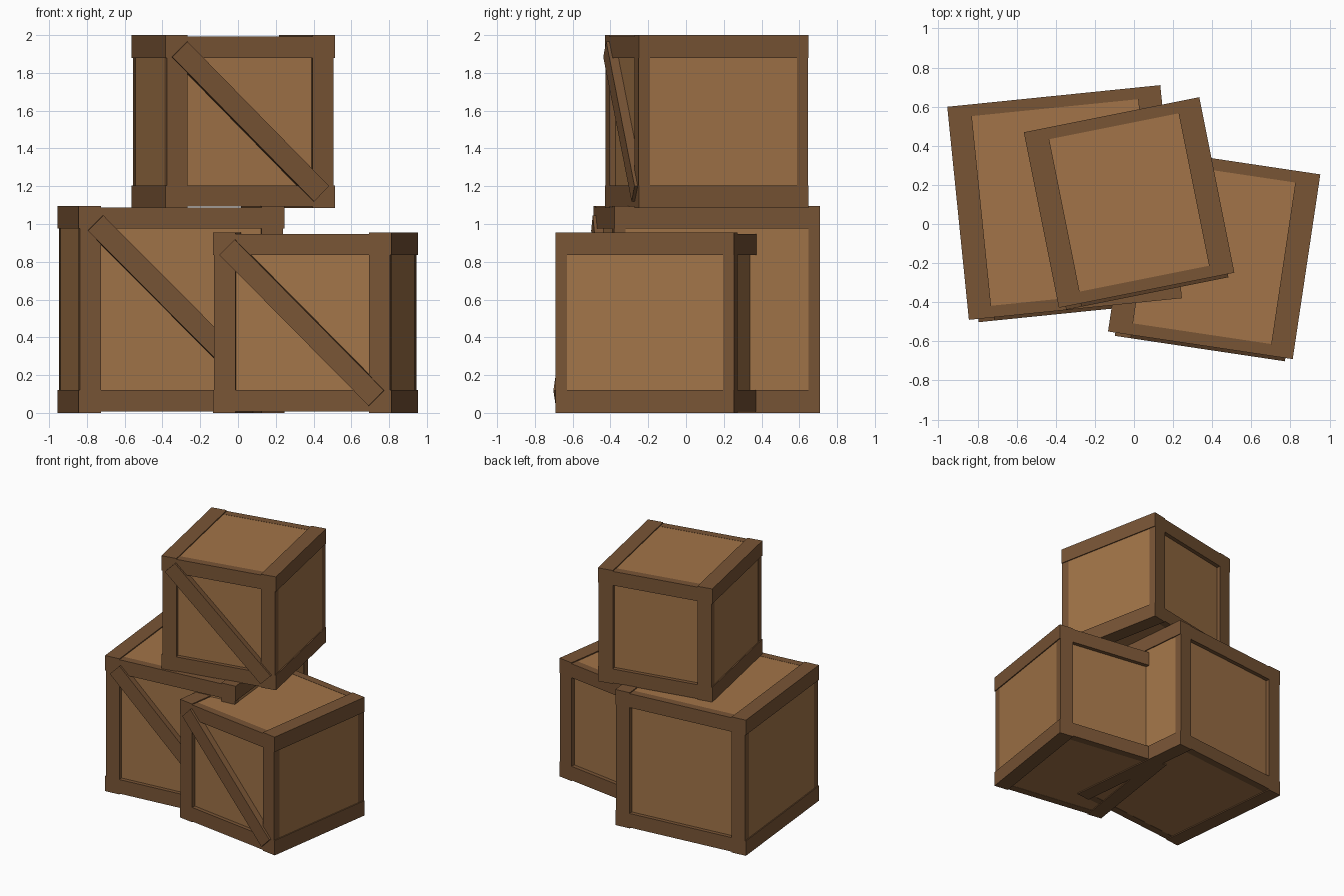
import bpy
from math import radians, pi
from mathutils import Matrix, Vector

if "Cube" in bpy.data.objects:
    bpy.data.objects.remove(bpy.data.objects["Cube"])


def material(name, rgb):
    m = bpy.data.materials.new(name)
    m.diffuse_color = (*rgb, 1)
    m.use_nodes = True
    m.node_tree.nodes["Principled BSDF"].inputs["Base Color"].default_value = m.diffuse_color
    return m


PANEL = material("panel_wood", (0.36, 0.175, 0.065))
FRAME = material("frame_wood", (0.19, 0.09, 0.036))


def box(name, size, loc, mat, base, tilt=0.0):
    """Box of given size at a crate-local position, tilted about the crate's y axis."""
    bpy.ops.mesh.primitive_cube_add(size=1)
    ob = bpy.context.object
    ob.name = name
    ob.data.transform(Matrix.Diagonal((*size, 1)))
    ob.matrix_world = base @ Matrix.Translation(Vector(loc)) @ Matrix.Rotation(tilt, 4, 'Y')
    ob.data.materials.append(mat)
    return ob


def crate(name, s, x, y, z, angle):
    base = Matrix.Translation((x, y, z + s / 2)) @ Matrix.Rotation(radians(angle), 4, 'Z')
    w = 0.12          # frame board width
    h = s / 2         # outer half size
    i = h - 0.007     # half size of the front and back frame boards
    recess = 0.032    # panel depth behind the frame face
    t = 0.06          # frame board thickness
    # panelled body
    box(name + "_body", (2 * i - 0.003, s - 2 * recess, 2 * i - 0.003), (0, 0, 0), PANEL, base)
    for sx in (-1, 1):
        for sz in (-1, 1):
            # long edge beams running front to back
            box(name + "_edge_beam", (w, s, w), (sx * (h - w / 2), 0, sz * (h - w / 2)), FRAME, base)
    for sy in (-1, 1):
        yy = sy * (h - t / 2)
        for k in (-1, 1):
            # corner posts and cross rails of the face frames
            box(name + "_post", (w - 0.007, t, s - 2 * w), (k * (i - (w - 0.007) / 2), yy, 0), FRAME, base)
            box(name + "_rail", (s - 2 * w, t, w - 0.007), (0, yy, k * (i - (w - 0.007) / 2)), FRAME, base)
    # diagonal front brace
    box(name + "_brace", (0.418 * s * 2 * 2 ** 0.5, recess + 0.017, w - 0.005),
        (0, -h + (recess - 0.017) / 2, 0), FRAME, base, pi / 4)


crate("large_crate", 1.095, -0.355, 0.11, 0.0, 5.8)
crate("medium_crate", 0.955, 0.41, -0.148, 0.0, -8.5)
crate("top_crate", 0.915, -0.025, 0.11, 1.085, 11.3)
